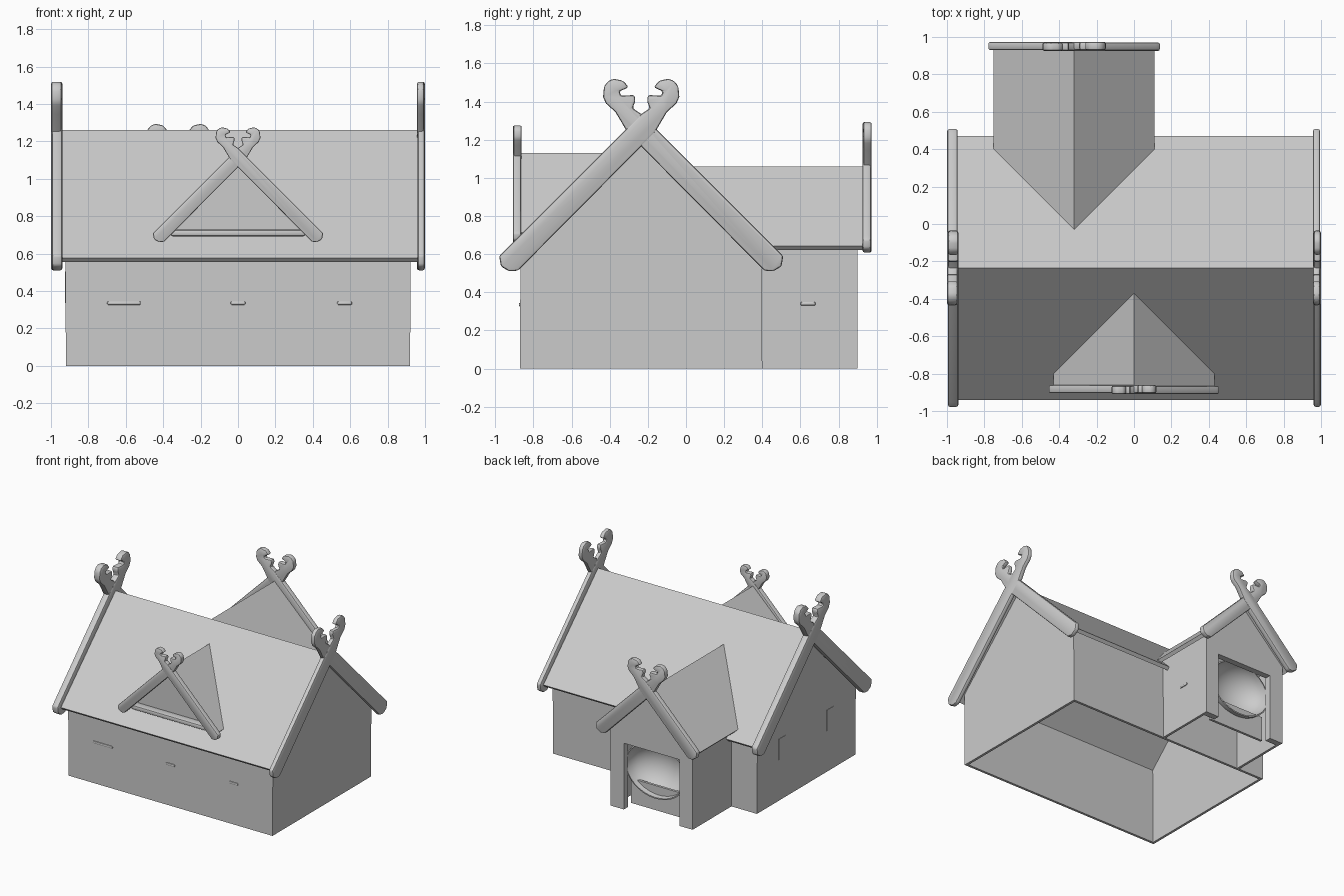
import bpy, bmesh
from mathutils import Vector

cube = bpy.data.objects.get("Cube")
if cube:
    bpy.data.objects.remove(cube)

# One plain clay colour for the whole building
clay = bpy.data.materials.new("clay grey")
clay.use_nodes = True
COLOUR = (0.6, 0.6, 0.6, 1)
clay.diffuse_color = COLOUR
clay.node_tree.nodes["Principled BSDF"].inputs["Base Color"].default_value = COLOUR

PITCH = 0.97
MAIN_Y, MAIN_RIDGE = -0.235, 1.26
WING_X, WING_RIDGE = -0.32, 1.06
DORMER_RIDGE = 1.13


def frame(axis, centre):
    """Map (across, along, height) to world for a ridge along the axis."""
    if axis == "x":
        return lambda u, l, z: Vector((l, centre + u, z))
    return lambda u, l, z: Vector((centre + u, l, z))


def finish(name, bm, thickness=0, offset=0, bevel=0):
    mesh = bpy.data.meshes.new(name)
    bm.to_mesh(mesh)
    bm.free()
    mesh.materials.append(clay)
    obj = bpy.data.objects.new(name, mesh)
    bpy.context.collection.objects.link(obj)
    bpy.ops.object.select_all(action="DESELECT")
    obj.select_set(True)
    bpy.context.view_layer.objects.active = obj
    if thickness:
        mod = obj.modifiers.new("thickness", "SOLIDIFY")
        mod.thickness, mod.offset = thickness, offset
        mod.use_even_offset = True
        bpy.ops.object.modifier_apply(modifier=mod.name)
    if bevel:
        mod = obj.modifiers.new("soft edges", "BEVEL")
        mod.width, mod.segments = bevel, 2
        bpy.ops.object.modifier_apply(modifier=mod.name)
    bpy.ops.object.shade_smooth_by_angle()


def sheets(name, polygons, thickness, offset=0, face_up=False):
    """Thin panels from a few outlines, joined where corners meet."""
    bm = bmesh.new()
    for poly in polygons:
        bm.faces.new([bm.verts.new(p) for p in poly])
    bmesh.ops.remove_doubles(bm, verts=bm.verts, dist=0.0001)
    bmesh.ops.recalc_face_normals(bm, faces=bm.faces)
    if face_up:
        bm.normal_update()
        for f in bm.faces:
            if f.normal.z < 0:
                f.normal_flip()
    finish(name, bm, thickness, offset)


def box(name, centre, size, bevel=0):
    bm = bmesh.new()
    bmesh.ops.create_cube(bm, size=1)
    bmesh.ops.scale(bm, vec=size, verts=bm.verts)
    bmesh.ops.translate(bm, vec=centre, verts=bm.verts)
    finish(name, bm, bevel=bevel)


def roof(name, at, ridge, half, end, ridge_start, eave_start):
    eave = ridge - half * PITCH
    slopes = [[at(0, ridge_start, ridge), at(0, end, ridge),
               at(s * half, end, eave), at(s * half, eave_start, eave)]
              for s in (-1, 1)]
    sheets(name, slopes, 0.03, -1, face_up=True)


# Carved beast head at the top of a gable board (across, up from crossing)
HEAD = [(.07, -.01), (.135, .10), (.185, .145), (.2, .18), (.195, .235),
        (.175, .262), (.145, .275), (.095, .265), (.065, .23), (.115, .208),
        (.105, .185), (.035, .19), (.03, .16), (.045, .12), (0, .09)]


def gable_boards(name, at, along, crossing, reach, scale, depth):
    """Two crossed boards, each running from an eave to a carved head."""
    w = 0.09 * scale
    foot = [(-reach + w, -reach + w * 2), (-reach, -reach + w),
            (-reach + w * .1, -reach + w * .4), (-reach + w * .6, -reach + w * .1),
            (-reach + w * 1.1, -reach + w * .15)]
    # Start the upper edge on the line of the board rather than past it
    foot[0] = (-reach + w * .3, -reach + w * 1.3)
    outline = foot + [(u * scale, v * scale) for u, v in HEAD]
    bm = bmesh.new()
    for s in (-1, 1):
        l = along - depth / 2 + s * 0.002
        face = bm.faces.new([bm.verts.new(at(s * u, l, crossing + v)) for u, v in outline])
        made = bmesh.ops.extrude_face_region(bm, geom=[face])["geom"]
        shift = at(0, depth, 0) - at(0, 0, 0)
        bmesh.ops.translate(bm, vec=shift,
                            verts=[g for g in made if isinstance(g, bmesh.types.BMVert)])
    bmesh.ops.recalc_face_normals(bm, faces=bm.faces)
    finish(name, bm, bevel=0.012 * scale)


# Main house: open-bottomed wall shell and steep roof
main = frame("x", MAIN_Y)
X, Y = 0.91, 0.625
TOP = MAIN_RIDGE - 0.035
WALL = TOP - Y * PITCH
walls = [[main(-Y, x, 0), main(Y, x, 0), main(Y, x, WALL),
          main(0, x, TOP), main(-Y, x, WALL)] for x in (-X, X)]
walls += [[main(y, -X, 0), main(y, X, 0), main(y, X, WALL), main(y, -X, WALL)]
          for y in (-Y, Y)]
sheets("house_walls", walls, 0.02)
roof("main_roof", main, MAIN_RIDGE, 0.705, 0.97, -0.97, -0.97)
for side, x, depth in (("left", 0.978, 0.038), ("right", -0.969, 0.056)):
    gable_boards(side + "_gable_boards", main, x, 1.245, 0.745, 1, depth)

# Rear wing with an open porch
wing = frame("y", WING_X)
W, BACK, FRONT = 0.36, 0.9, 0.39
WTOP = WING_RIDGE - 0.035
WEAVE = WTOP - W * PITCH
sheets("wing_side_walls", [[wing(s * W, FRONT, 0), wing(s * W, BACK, 0),
       wing(s * W, BACK, WEAVE), wing(s * W, FRONT, WEAVE)] for s in (-1, 1)], 0.02)
DOOR, LINTEL = 0.25, 0.54
portal = [(-W, 0), (-W, WEAVE), (0, WTOP), (W, WEAVE), (W, 0),
          (DOOR, 0), (DOOR, LINTEL), (-DOOR, LINTEL), (-DOOR, 0)]
sheets("porch_front", [[wing(u, BACK - 0.025, z) for u, z in portal]], 0.05)

# Rounded hollow inside the porch, above a low panel
bm = bmesh.new()
bmesh.ops.create_uvsphere(bm, u_segments=24, v_segments=16, radius=1)
bmesh.ops.delete(bm, geom=[v for v in bm.verts if v.co.y > 0.01], context="VERTS")
bmesh.ops.scale(bm, vec=(0.27, 0.2, 0.22), verts=bm.verts)
bmesh.ops.translate(bm, vec=(WING_X, 0.85, 0.36), verts=bm.verts)
finish("porch_hollow", bm, 0.01)
box("porch_low_panel", (WING_X, 0.8, 0.12), (0.5, 0.02, 0.2))


def meet(z):
    """Distance from the main ridge at which the main roof has height z."""
    return (MAIN_RIDGE - z) / PITCH


roof("wing_roof", wing, WING_RIDGE, 0.43, 0.94,
     MAIN_Y + meet(WING_RIDGE), MAIN_Y + meet(WING_RIDGE - 0.43 * PITCH))
gable_boards("wing_gable_boards", wing, 0.95, 1.06, 0.46, 0.85, 0.044)

# Front dormer
dormer = frame("y", 0)
roof("dormer_roof", dormer, DORMER_RIDGE, 0.43, -0.87,
     MAIN_Y - meet(DORMER_RIDGE), MAIN_Y - meet(DORMER_RIDGE - 0.43 * PITCH))
sheets("dormer_gable", [[dormer(-0.4, -0.8, 0.7), dormer(0.4, -0.8, 0.7),
                         dormer(0, -0.8, 1.09)]], 0.015)
box("dormer_sill", (0, -0.835, 0.71), (0.72, 0.07, 0.035), 0.01)
gable_boards("dormer_gable_boards", dormer, -0.885, 1.11, 0.455, 0.6, 0.042)

# Faint window panels on the right gable end and small sills elsewhere
for place, y in (("front", -0.54), ("back", 0.08)):
    box(f"right_{place}_window", (-X - 0.012, y, 0.42), (0.008, 0.09, 0.17))
for place, x, width in (("right", -0.61, 0.18), ("middle", 0, 0.08), ("left", 0.57, 0.08)):
    box(place + "_window_sill", (x, -0.867, 0.335), (width, 0.02, 0.02), 0.008)
box("wing_window_sill", (WING_X + W + 0.007, 0.64, 0.34), (0.02, 0.08, 0.02), 0.008)
